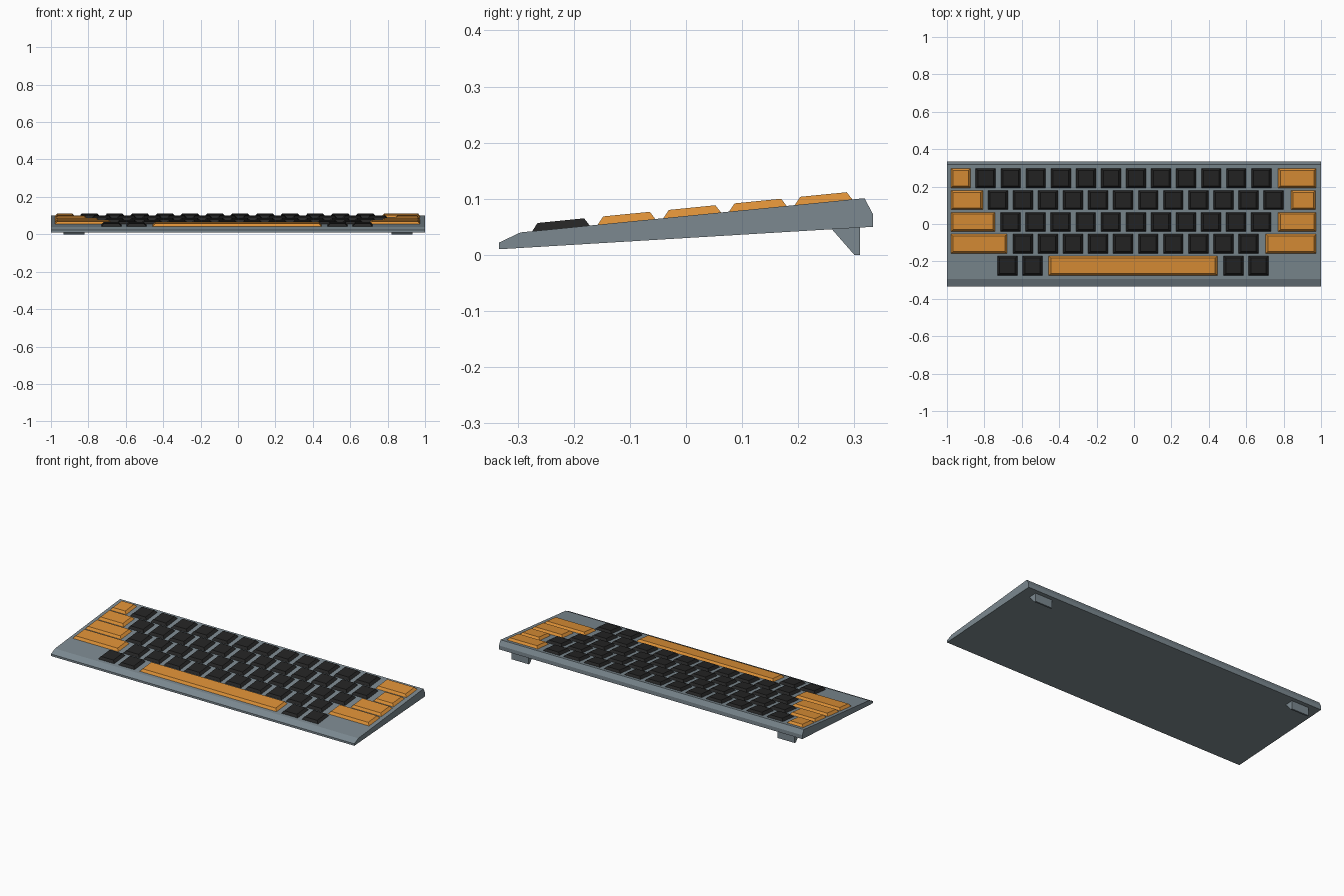
import bpy, bmesh

if "Cube" in bpy.data.objects:
    bpy.data.objects.remove(bpy.data.objects["Cube"])

def material(name, rgb):
    m = bpy.data.materials.new(name)
    m.diffuse_color = (*rgb, 1)
    m.use_nodes = True
    m.node_tree.nodes["Principled BSDF"].inputs["Base Color"].default_value = m.diffuse_color
    return m

GREY = material("slate_grey", (0.20, 0.25, 0.28))
ORANGE = material("orange", (0.72, 0.28, 0.038))
BLACK = material("key_black", (0.018, 0.018, 0.018))

def finish(name, bm, mat):
    bmesh.ops.recalc_face_normals(bm, faces=bm.faces)
    me = bpy.data.meshes.new(name)
    bm.to_mesh(me)
    bm.free()
    me.materials.append(mat)
    ob = bpy.data.objects.new(name, me)
    bpy.context.collection.objects.link(ob)
    return ob

def extrude_profile(name, profile, x0, x1, mat):
    """Extrude a (y, z) side profile along x."""
    bm = bmesh.new()
    face = bm.faces.new([bm.verts.new((x0, y, z)) for y, z in profile])
    ext = bmesh.ops.extrude_face_region(bm, geom=[face])
    verts = [g for g in ext["geom"] if isinstance(g, bmesh.types.BMVert)]
    bmesh.ops.translate(bm, verts=verts, vec=(x1 - x0, 0, 0))
    return finish(name, bm, mat)

# sloping wedge case with front and back chamfers
extrude_profile("case", [(-0.333, 0.010), (-0.333, 0.022), (-0.295, 0.040),
                         (0.318, 0.101), (0.333, 0.073), (0.333, 0.050)], -1, 1, GREY)

# two rear feet
for side, x in (("left", -0.877), ("right", 0.877)):
    extrude_profile(f"{side}_foot", [(0.260, 0.0457), (0.300, 0.0), (0.310, 0.0),
                                     (0.310, 0.0486)], x - 0.057, x + 0.057, GREY)

def deck(y):
    return 0.040 + (y + 0.295) * 0.061 / 0.613

def key(name, x0, x1, y, mat):
    """Tapered keycap sitting on the sloping deck."""
    bm = bmesh.new()
    rings = []
    for ix, iy, h in ((0, 0, -0.001), (0.013, 0.0105, 0.0138)):
        rings.append([bm.verts.new((px, py, deck(py) + h)) for px, py in (
            (x0 + ix, y - 0.052 + iy), (x1 - ix, y - 0.052 + iy),
            (x1 - ix, y + 0.052 - iy), (x0 + ix, y + 0.052 - iy))])
    low, top = rings
    bm.faces.new(low)
    bm.faces.new(top)
    for i in range(4):
        j = (i + 1) % 4
        bm.faces.new((low[i], low[j], top[j], top[i]))
    finish(name, bm, mat)

PITCH, HALF = 0.134, 0.054
# per row: y, wide orange keys (x ranges), first black key centre, count
ROWS = [
    (0.245, [(-0.98, -0.873), (0.77, 0.975)], -0.793, 12),
    (0.128, [(-0.98, -0.807), (0.838, 0.972)], -0.728, 12),
    (0.011, [(-0.98, -0.742), (0.77, 0.975)], -0.660, 11),
    (-0.106, [(-0.98, -0.678), (0.703, 0.975)], -0.594, 10),
    (-0.223, [(-0.457, 0.447)], -0.677, 2),
]
for r, (y, wide, first, count) in enumerate(ROWS, 1):
    for i, (a, b) in enumerate(wide, 1):
        key("space_bar" if r == 5 else f"row{r}_orange_key_{i}", a, b, y, ORANGE)
    centres = [first + i * PITCH for i in range(count)]
    if r == 5:  # matching pair right of the space bar
        centres += [0.532, 0.666]
    for i, c in enumerate(centres, 1):
        key(f"row{r}_black_key_{i}", c - HALF, c + HALF, y, BLACK)
